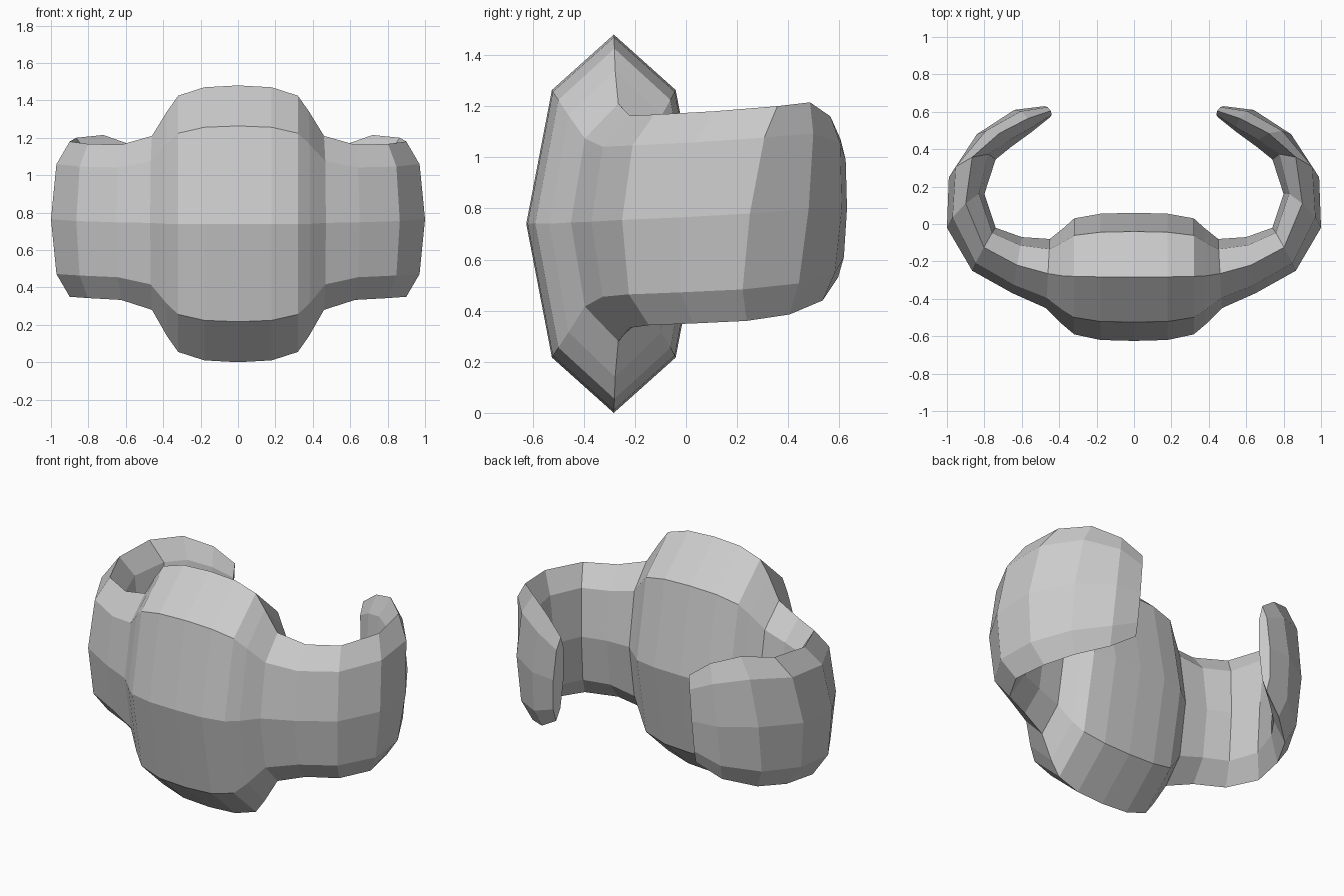
import bpy, bmesh
from math import sin, cos, pi

if "Cube" in bpy.data.objects:
    bpy.data.objects.remove(bpy.data.objects["Cube"])

# Half of the cuff as octagonal sections:
# outer mid x,y | inner mid x,y | centre z | half height | lean of the top x,y
STATIONS = [
    (0.00, -.625, 0.00, .06, .74, .74, 0, 0),
    (0.18, -.62, 0.18, .055, .74, .73, 0, 0),
    (0.32, -.59, 0.32, .03, .74, .685, 0, 0),
    (0.385, -.535, 0.375, -.02, .74, .60, 0, 0),
    (0.47, -.45, 0.45, -.08, .745, .465, 0, 0),
    (0.65, -.37, 0.60, -.07, .748, .415, 0, 0),
    (0.865, -.25, 0.74, -.02, .755, .412, 0, .01),
    (1.00, -.02, 0.80, .16, .765, .415, 0, .04),
    (0.99, .25, 0.74, .345, .78, .42, 0, .06),
    (0.84, .48, 0.66, .41, .80, .415, -.03, .04),
    (0.64, .61, 0.55, .49, .80, .36, -.03, .015),
    (0.48, .63, 0.45, .57, .80, .27, -.02, .005),
]
SIDES = 8

bm = bmesh.new()
rings = []
for ox, oy, ix, iy, z, h, lx, ly in STATIONS:
    ring = []
    for k in range(SIDES):
        c, s = cos(2 * pi * k / SIDES), sin(2 * pi * k / SIDES)
        ring.append(bm.verts.new(((ox + ix) / 2 + c * (ox - ix) / 2 + s * lx,
                                  (oy + iy) / 2 + c * (oy - iy) / 2 + s * ly,
                                  z + s * h)))
    rings.append(ring)

# Skin between sections
for a, b in zip(rings, rings[1:]):
    for k in range(SIDES):
        n = (k + 1) % SIDES
        bm.faces.new((a[k], b[k], b[n], a[n]))

# Tip cap
bm.faces.new(rings[-1])
bmesh.ops.recalc_face_normals(bm, faces=bm.faces)
if sum((f.normal.y for f in bm.faces if f.calc_center_median().y < -.5)) > 0:
    bmesh.ops.reverse_faces(bm, faces=bm.faces)

mesh = bpy.data.meshes.new("open_cuff")
bm.to_mesh(mesh)
bm.free()
cuff = bpy.data.objects.new("open_cuff", mesh)
bpy.context.collection.objects.link(cuff)

# Other arm
mirror = cuff.modifiers.new("mirror", 'MIRROR')
mirror.use_axis = (True, False, False)
mirror.use_clip = True
